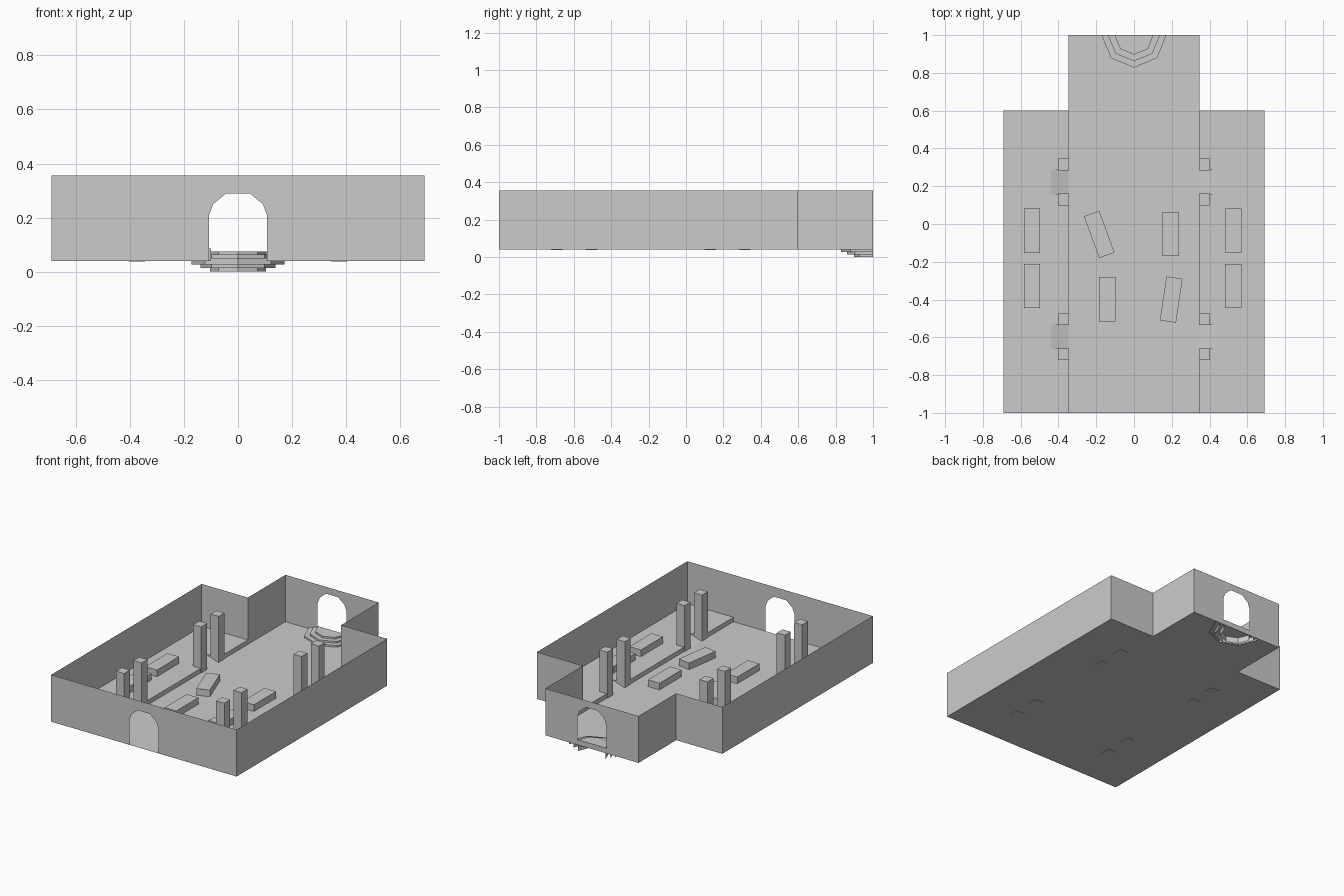
import bpy, math

if "Cube" in bpy.data.objects:
    bpy.data.objects.remove(bpy.data.objects["Cube"])

FLOOR, TOP, AISLE = 0.04, 0.355, 0.07
NAVE, SIDE = 0.347, 0.69


def mesh(name, verts, faces):
    me = bpy.data.meshes.new(name)
    me.from_pydata(verts, [], faces)
    me.validate()
    ob = bpy.data.objects.new(name, me)
    bpy.context.collection.objects.link(ob)
    return ob


def polys(name, polygons):
    verts, faces = [], []
    for p in polygons:
        faces.append(list(range(len(verts), len(verts) + len(p))))
        verts += p
    return mesh(name, verts, faces)


def box(name, x, y, z0, z1, sx, sy, angle=0):
    bpy.ops.mesh.primitive_cube_add(size=1, location=(x, y, (z0 + z1) / 2),
                                    rotation=(0, 0, math.radians(angle)))
    ob = bpy.context.object
    ob.name = name
    ob.scale = (sx, sy, z1 - z0)


# floor and thin outer walls (end walls with arches are made separately)
plan = [(-SIDE, -1), (SIDE, -1), (SIDE, 0.6), (NAVE, 0.6),
        (NAVE, 1), (-NAVE, 1), (-NAVE, 0.6), (-SIDE, 0.6)]
polys("floor", [[(x, y, FLOOR) for x, y in plan]])
walls = []
for i, a in enumerate(plan):
    b = plan[(i + 1) % len(plan)]
    if a[1] == b[1] and abs(a[1]) == 1:
        continue
    walls.append([(*a, FLOOR), (*b, FLOOR), (*b, TOP), (*a, TOP)])
polys("side_walls", walls)


# end walls with an arched doorway
def door_wall(name, y, half, sill, lift):
    arch = [(0.107, sill), (0.107, 0.21 + lift), (0.092, 0.25 + lift), (0.045, 0.289 + lift)]
    arch = arch + [(-x, z) for x, z in reversed(arch)]
    outline = [(half, sill), (half, TOP), (-half, TOP), (-half, sill)] + arch[::-1]
    parts = [[(x, y, z) for x, z in outline]]
    if sill > FLOOR:
        parts.append([(-half, y, FLOOR), (half, y, FLOOR), (half, y, sill), (-half, y, sill)])
    polys(name, parts)


door_wall("front_wall", -1, SIDE, FLOOR, 0)
door_wall("back_wall", 1, NAVE, 0.075, 0.02)

# raised aisles with ramps between the pillar pairs
ys = [-1, -0.66, -0.535, 0.16, 0.285, 0.6]
R = 0.44
for s, side in ((-1, "left"), (1, "right")):
    f = []
    for i, (a, b) in enumerate(zip(ys, ys[1:])):
        n, r, o = s * NAVE, s * R, s * SIDE
        if i % 2:
            f.append([(n, a, FLOOR), (r, a, AISLE), (r, b, AISLE), (n, b, FLOOR)])
            f.append([(r, a, AISLE), (o, a, AISLE), (o, b, AISLE), (r, b, AISLE)])
            for y in (a, b):
                f.append([(n, y, FLOOR), (r, y, AISLE), (n, y, AISLE)])
        else:
            f.append([(n, a, FLOOR), (n, a, AISLE), (n, b, AISLE), (n, b, FLOOR)])
            f.append([(n, a, AISLE), (o, a, AISLE), (o, b, AISLE), (n, b, AISLE)])
    polys(side + "_aisle", f)
    # pillars
    for y in (-0.69, -0.505, 0.13, 0.315):
        box(side + "_pillar", s * 0.373, y, 0.037, 0.35, 0.06, 0.062)

# stone blocks: x, y, base, turn
for x, y, z, turn in [(-0.54, -0.035, AISLE, 0), (-0.54, -0.328, AISLE, 0),
                      (0.526, -0.035, AISLE, 0), (0.526, -0.328, AISLE, 0),
                      (-0.184, -0.055, FLOOR, 20), (0.195, -0.053, FLOOR, 0),
                      (-0.142, -0.398, FLOOR, 0), (0.197, -0.4, FLOOR, -8.5)]:
    box("stone_block", x, y, z, z + 0.045, 0.086, 0.235, turn)

# half-octagon steps, open at the bottom and back
for r, z0, z1 in [(0.172, 0.027, 0.051), (0.138, 0.013, 0.063), (0.103, 0, 0.075)]:
    ring = [(r * math.cos(t), 1 + r * math.sin(t))
            for t in (math.pi + k * math.pi / 4 for k in range(5))]
    f = [[(*p, z1) for p in ring]]
    f += [[(*a, z0), (*b, z0), (*b, z1), (*a, z1)] for a, b in zip(ring, ring[1:])]
    polys("door_step", f)
